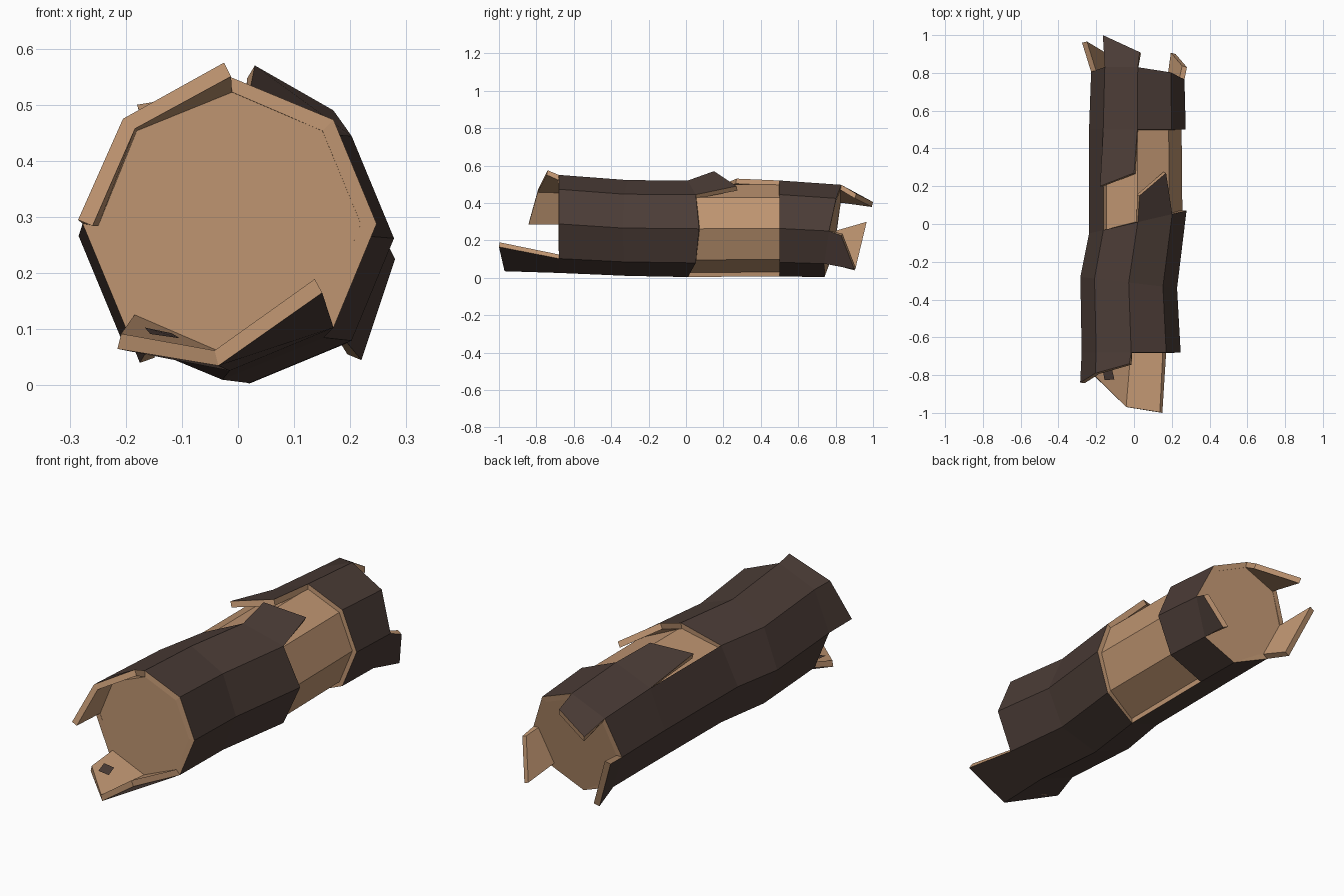
import bpy, bmesh
from math import cos, sin, pi
from mathutils import Vector

cube = bpy.data.objects.get("Cube")
if cube:
    bpy.data.objects.remove(cube, do_unlink=True)


def material(name, rgb):
    m = bpy.data.materials.new(name)
    m.use_nodes = True
    m.diffuse_color = (*rgb, 1)
    m.node_tree.nodes["Principled BSDF"].inputs["Base Color"].default_value = (*rgb, 1)
    return m


BARK = material("dark bark", (0.07, 0.045, 0.037))
WOOD = material("pale wood", (0.52, 0.30, 0.165))

# Rings along the log: y, y slant by cos, y slant by sin, centre x, centre z, radius
RINGS = [
    (-0.68, 0, 0, -0.015, 0.288, 0.262),
    (-0.31, -0.03, 0, -0.028, 0.266, 0.256),
    (0.01, 0.06, 0, 0.02, 0.262, 0.258),
    (0.50, 0, 0, 0.018, 0.264, 0.256),
    (0.785, -0.02, 0.045, 0.02, 0.25, 0.247),
]
SIDES = 8


def ring_point(col, row, inset=0.0):
    y, yc, ys, cx, cz, r = RINGS[row]
    a = 2 * pi * col / SIDES
    return Vector((cx + (r - inset) * cos(a), y + yc * cos(a) + ys * sin(a),
                   cz + (r - inset) * sin(a)))


def make_object(name, bm, *mats):
    mesh = bpy.data.meshes.new(name)
    bm.to_mesh(mesh)
    bm.free()
    for m in mats:
        mesh.materials.append(m)
    ob = bpy.data.objects.new(name, mesh)
    bpy.context.scene.collection.objects.link(ob)
    return ob


# Wooden core: slightly thinner than the bark, full width at both sawn ends
bm = bmesh.new()
loops = []
for row in range(len(RINGS)):
    inset = 0.001 if row in (0, len(RINGS) - 1) else 0.022
    loops.append([bm.verts.new(ring_point(c, row, inset)) for c in range(SIDES)])
for a, b in zip(loops, loops[1:]):
    for c in range(SIDES):
        d = (c + 1) % SIDES
        bm.faces.new((a[c], b[c], b[d], a[d]))
bm.faces.new(loops[0])
bm.faces.new(loops[-1][::-1])
bmesh.ops.recalc_face_normals(bm, faces=bm.faces)
make_object("wood_core", bm, WOOD)

# Torn bark tips: sector -> (point on its first column, point on its second)
FRONT_TIPS = {
    2: ((-0.025, -0.74, 0.575), (-0.205, -0.79, 0.475)),
    3: ((-0.205, -0.79, 0.475), (-0.285, -0.84, 0.295)),
    5: ((-0.215, -0.80, 0.065), (-0.035, -0.97, 0.035)),
    6: ((-0.035, -0.97, 0.035), (0.15, -1.0, 0.165)),
}
BACK_TIPS = {
    2: ((0.03, 0.91, 0.45), (-0.165, 1.0, 0.405)),
    4: ((-0.275, 0.96, 0.29), (-0.175, 0.90, 0.04)),
    7: ((0.22, 0.90, 0.045), (0.28, 0.83, 0.225)),
}
# Lifted splinters either side of the bare patch
SPLINTER_END = ((0.17, 0.27, 0.49), (0.03, 0.15, 0.57))
SPLINTER_START = ((0.0, 0.27, 0.53), (-0.18, 0.20, 0.50))
BARE = (0, 1, 2, 6, 7)

# Bark sheet, one strip of quads per side of the log
bm = bmesh.new()


def strip(pairs):
    for (a, b), (c, d) in zip(pairs, pairs[1:]):
        bm.faces.new([bm.verts.new(p) for p in (a, c, d, b)])


for s in range(SIDES):
    rows = [(ring_point(s, r), ring_point(s + 1, r)) for r in range(len(RINGS))]
    front, back = rows[:3], rows[3:]
    if s in FRONT_TIPS:
        front.insert(0, FRONT_TIPS[s])
    if s in BACK_TIPS:
        back.append(BACK_TIPS[s])
    if s == 1:
        front.append(SPLINTER_END)
    if s == 2:
        back.insert(0, SPLINTER_START)
    if s in BARE:
        strip(front)
        strip(back)
    else:
        strip(front + back)
bmesh.ops.remove_doubles(bm, verts=bm.verts, dist=0.0005)
bark = make_object("bark", bm, BARK, WOOD)
solid = bark.modifiers.new("thickness", "SOLIDIFY")
solid.thickness = 0.028
solid.offset = -1
solid.material_offset = 1
solid.material_offset_rim = 1

# Knot patch on the lower front flap, dark inside and pale outside
near = ring_point(5, 0), ring_point(6, 0)
far = [Vector(p) for p in FRONT_TIPS[5]]


def flap_point(u, v):
    return near[0].lerp(near[1], u).lerp(far[0].lerp(far[1], u), v)


for name, lift, mat in (("knot_inside", 0.032, BARK), ("knot_outside", -0.006, WOOD)):
    bm = bmesh.new()
    corners = [flap_point(u, v) for u, v in ((0.2, 0.55), (0.45, 0.4), (0.55, 0.65), (0.28, 0.85))]
    normal = (corners[2] - corners[0]).cross(corners[3] - corners[1]).normalized()
    if normal.z < 0:
        normal.negate()
    face = bm.faces.new([bm.verts.new(p + normal * lift) for p in corners])
    face.normal_update()
    if face.normal.z * lift < 0:
        face.normal_flip()
    make_object(name, bm, mat)
